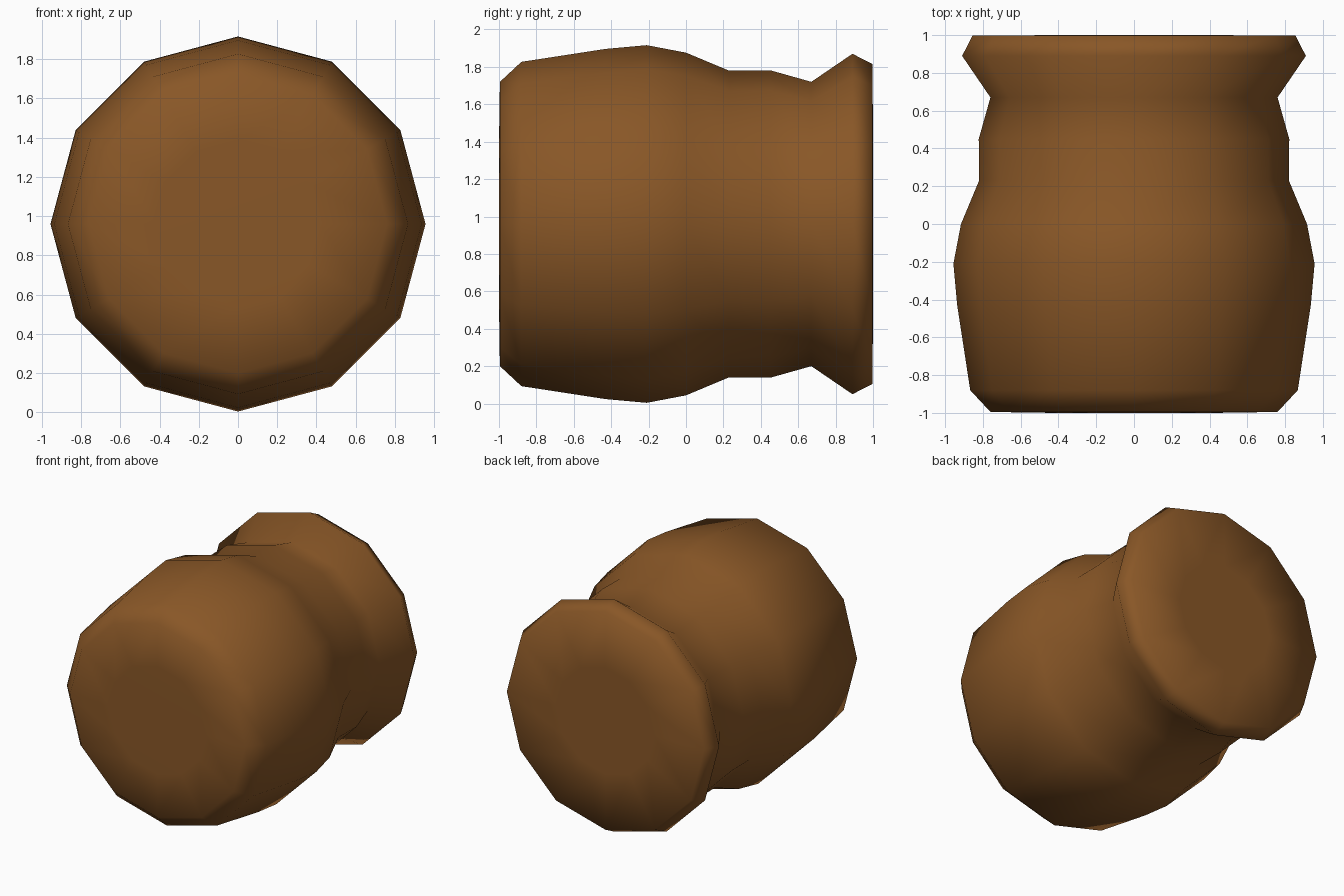
import bpy, bmesh, math

if "Cube" in bpy.data.objects:
    bpy.data.objects.remove(bpy.data.objects["Cube"])

SIDES = 12
CENTRE_Z = 0.96
# (y, radius) from the front cap to the back rim
PROFILE = [(-1.0, 0.42), (-0.995, 0.76), (-0.88, 0.867), (-0.43, 0.936), (-0.21, 0.956),
           (0.0, 0.916), (0.23, 0.82), (0.45, 0.822), (0.67, 0.76),
           (0.89, 0.91), (0.997, 0.855), (1.0, 0.42)]

wood = bpy.data.materials.new("brown")
wood.diffuse_color = (0.25, 0.095, 0.02, 1)
wood.use_nodes = True
wood.node_tree.nodes["Principled BSDF"].inputs["Base Color"].default_value = wood.diffuse_color

# Turned body, lathed about the y axis
bm = bmesh.new()
rings = []
for y, r in PROFILE:
    rings.append([bm.verts.new((r * math.sin(2 * math.pi * i / SIDES), y,
                                CENTRE_Z + r * math.cos(2 * math.pi * i / SIDES)))
                  for i in range(SIDES)])
for a, b in zip(rings, rings[1:]):
    for i in range(SIDES):
        j = (i + 1) % SIDES
        bm.faces.new((a[i], a[j], b[j], b[i]))
# End caps
bm.faces.new(rings[0])
bm.faces.new(rings[-1])
bmesh.ops.recalc_face_normals(bm, faces=bm.faces)
for f in bm.faces:
    f.smooth = True
mesh = bpy.data.meshes.new("turned_body")
bm.to_mesh(mesh)
bm.free()
mesh.materials.append(wood)
bpy.context.collection.objects.link(bpy.data.objects.new("turned_body", mesh))
